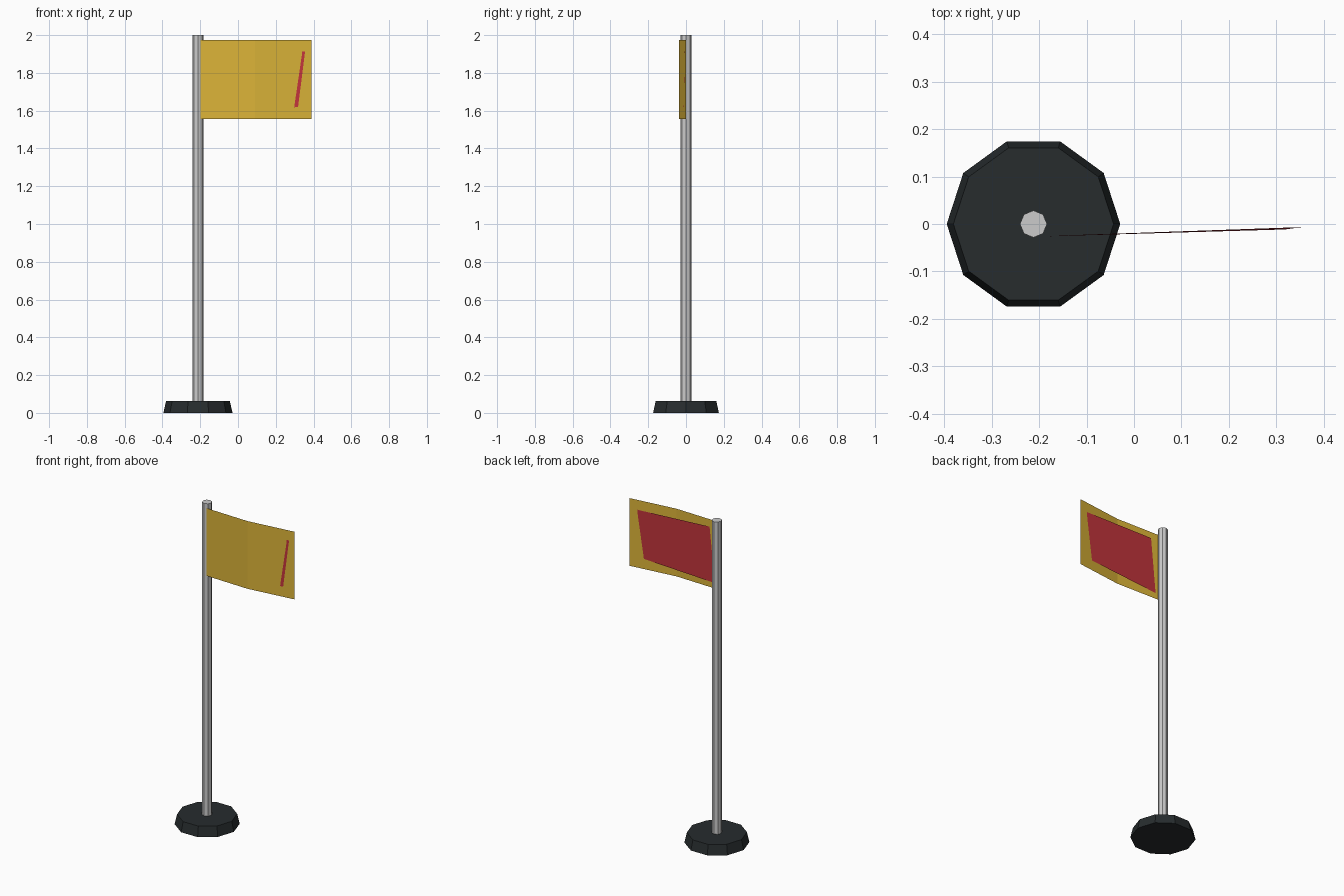
import bpy
import math

if "Cube" in bpy.data.objects:
    bpy.data.objects.remove(bpy.data.objects["Cube"])

POLE_X = -0.212


def material(name, rgb):
    m = bpy.data.materials.new(name)
    m.diffuse_color = (*rgb, 1)
    m.use_nodes = True
    m.node_tree.nodes["Principled BSDF"].inputs["Base Color"].default_value = m.diffuse_color
    return m


def frustum(name, sides, r_low, r_high, z0, z1, mat):
    bpy.ops.mesh.primitive_cone_add(vertices=sides, radius1=r_low, radius2=r_high,
                                    depth=z1 - z0, location=(POLE_X, 0, (z0 + z1) / 2),
                                    rotation=(0, 0, math.pi / 2))
    ob = bpy.context.object
    ob.name = name
    ob.data.materials.append(mat)
    return ob


def sheet(name, columns, mat):
    """Cloth strip; each column is a (bottom point, top point) pair."""
    verts = [p for col in columns for p in col]
    faces = [(2 * i, 2 * i + 2, 2 * i + 3, 2 * i + 1) for i in range(len(columns) - 1)]
    me = bpy.data.meshes.new(name)
    me.from_pydata(verts, [], faces)
    me.materials.append(mat)
    ob = bpy.data.objects.new(name, me)
    bpy.context.collection.objects.link(ob)
    return ob


dark = material("dark_rubber", (0.02, 0.025, 0.027))
metal = material("pale_metal", (0.6, 0.63, 0.6))
yellow = material("yellow_cloth", (0.72, 0.46, 0.04))
red = material("red_cloth", (0.55, 0.035, 0.045))

# Weighted foot and pole
frustum("base", 10, 0.183, 0.169, 0, 0.062, dark)
frustum("pole", 8, 0.0285, 0.0285, 0.03, 2.0, metal)

# Flag with one soft fold
fold = [(-0.198, -0.028), (0.09, -0.037), (0.39, -0.001)]
sheet("flag", [((x, y, 1.555), (x, y, 1.975)) for x, y in fold], yellow)

# Skewed red panel behind the flag, its outer edge poking through
sheet("flag_panel", [((-0.18, -0.026, 1.59), (-0.145, -0.024, 1.932)),
                     ((0.318, -0.0115, 1.619), (0.355, -0.0065, 1.913))], red)
